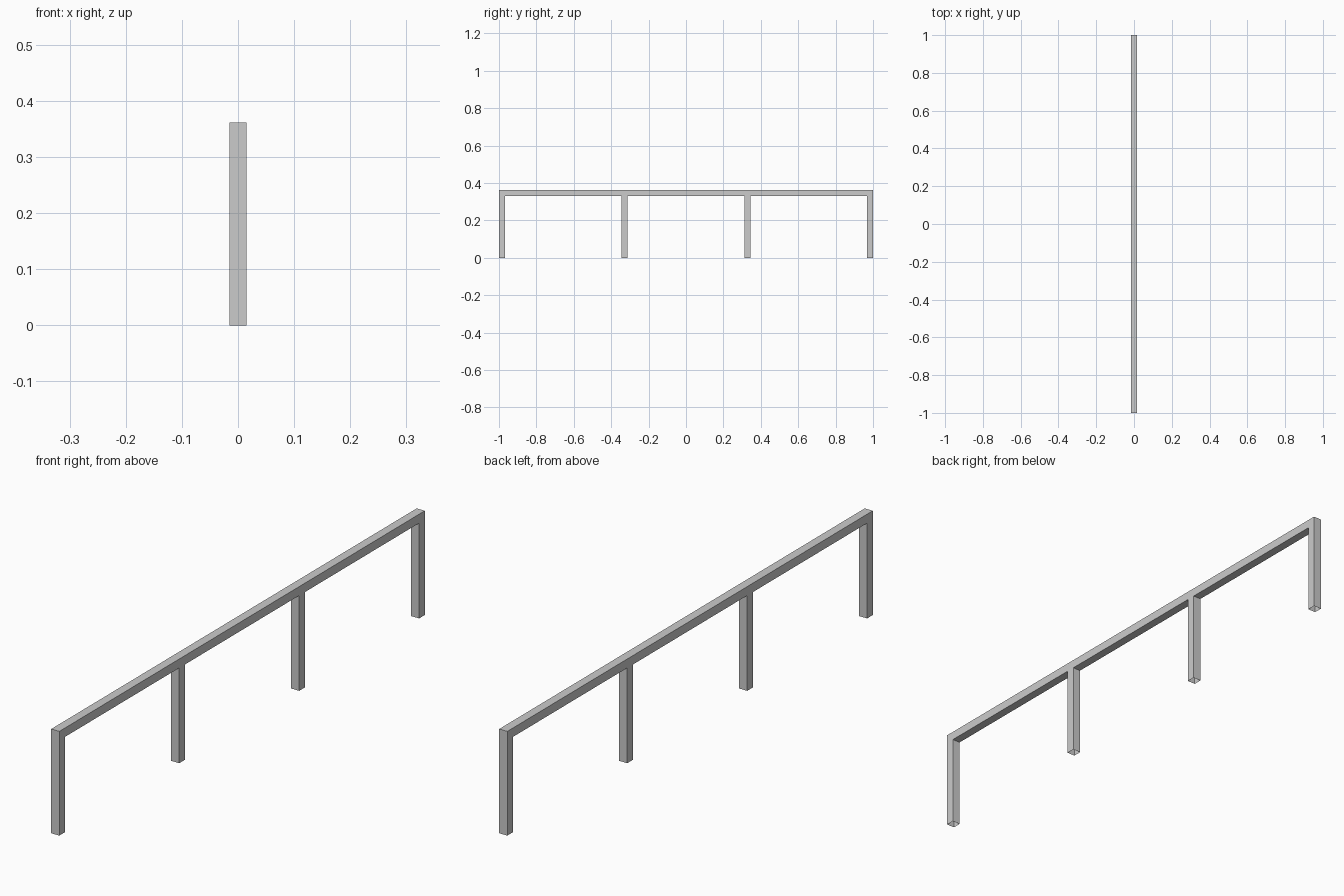
import bpy, bmesh

if "Cube" in bpy.data.objects:
    bpy.data.objects.remove(bpy.data.objects["Cube"])

W = 0.031          # square section of rail and legs
H = 0.361          # overall height
x = W / 2
zu = H - W         # underside of the rail

# Stations along the rail: both edges of each of the four legs
centres = [(-1 + W / 2) + i * (2 - W) / 3 for i in range(4)]
ys = [c + s * W / 2 for c in centres for s in (-1, 1)]

bm = bmesh.new()

# Rail: a square section ring at every station, bridged lengthwise
rings = [[bm.verts.new((px, y, pz)) for px, pz in ((-x, zu), (x, zu), (x, H), (-x, H))]
         for y in ys]
undersides = []
for i, (a, b) in enumerate(zip(rings, rings[1:])):
    for k in range(4):
        n = (k + 1) % 4
        face = bm.faces.new((a[k], a[n], b[n], b[k]))
        if k == 0 and i % 2 == 0:
            undersides.append(face)
bm.faces.new(rings[0][::-1])
bm.faces.new(rings[-1])

# Legs: hollow tubes drawn down from the rail, open at the foot
for face in undersides:
    top = list(face.verts)
    foot = [bm.verts.new((v.co.x, v.co.y, 0)) for v in top]
    bm.faces.remove(face)
    for k in range(4):
        n = (k + 1) % 4
        bm.faces.new((top[k], top[n], foot[n], foot[k]))

bmesh.ops.recalc_face_normals(bm, faces=bm.faces)
mesh = bpy.data.meshes.new("rail_frame")
bm.to_mesh(mesh)
bm.free()
bpy.context.collection.objects.link(bpy.data.objects.new("rail_frame", mesh))
